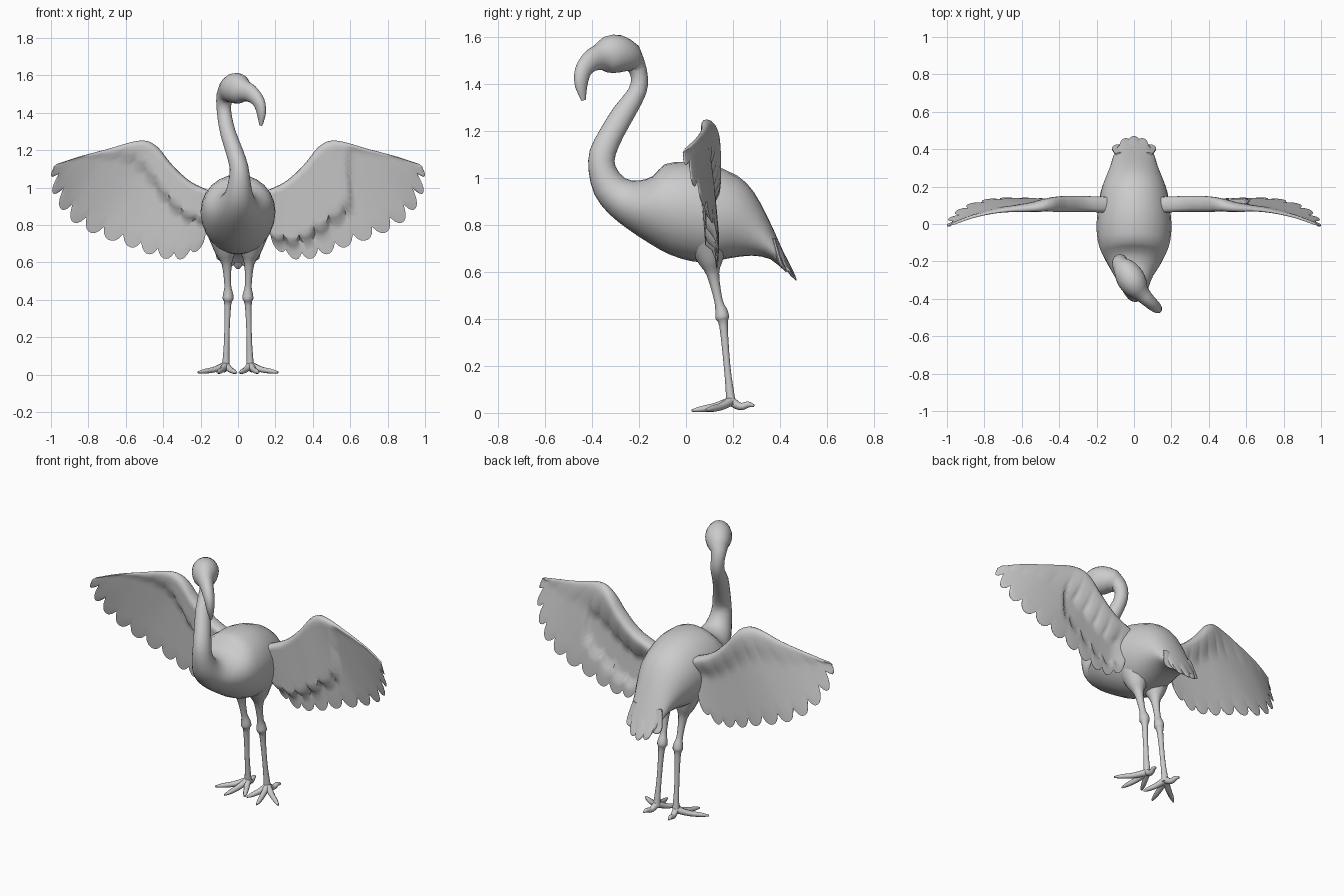
import bpy, bmesh, math
from mathutils import Vector

if "Cube" in bpy.data.objects:
    bpy.data.objects.remove(bpy.data.objects["Cube"], do_unlink=True)

grey = bpy.data.materials.new("plain_grey")
grey.use_nodes = True
grey.diffuse_color = (0.6, 0.6, 0.6, 1)
grey.node_tree.nodes["Principled BSDF"].inputs["Base Color"].default_value = grey.diffuse_color


def resample(rows, steps):
    """Smooth curve through rows of numbers, with steps samples per span."""
    out = []
    last = len(rows) - 1
    for i in range(last):
        p0, p1, p2, p3 = (rows[min(max(i + k, 0), last)] for k in (-1, 0, 1, 2))
        for s in range(steps):
            t = s / steps
            out.append([0.5 * (2 * b + (c - a) * t + (2 * a - 5 * b + 4 * c - d) * t ** 2
                               + (3 * b - a - 3 * c + d) * t ** 3)
                        for a, b, c, d in zip(p0, p1, p2, p3)])
    out.append(list(rows[-1]))
    return out


def finish(name, bm, angle=60):
    bmesh.ops.remove_doubles(bm, verts=bm.verts, dist=0.0001)
    bmesh.ops.recalc_face_normals(bm, faces=bm.faces)
    mesh = bpy.data.meshes.new(name)
    bm.to_mesh(mesh)
    bm.free()
    mesh.materials.append(grey)
    obj = bpy.data.objects.new(name, mesh)
    bpy.context.collection.objects.link(obj)
    bpy.ops.object.select_all(action='DESELECT')
    obj.select_set(True)
    bpy.context.view_layer.objects.active = obj
    bpy.ops.object.shade_smooth_by_angle(angle=math.radians(angle))
    return obj


def loft(name, rings, sides):
    """Skin of elliptical rings, each given as (centre, half height vector, half width)."""
    bm = bmesh.new()
    loops = []
    for i, (centre, up, width) in enumerate(rings):
        along = rings[min(i + 1, len(rings) - 1)][0] - rings[max(i - 1, 0)][0]
        side = up.cross(along).normalized() * width
        loops.append([bm.verts.new(centre + up * math.cos(a) + side * math.sin(a))
                      for a in (math.tau * k / sides for k in range(sides))])
    for low, high in zip(loops, loops[1:]):
        for k in range(sides):
            n = (k + 1) % sides
            bm.faces.new((low[k], low[n], high[n], high[k]))
    bm.faces.new(loops[0])
    bm.faces.new(loops[-1])
    return finish(name, bm)


def limb(name, path, sides=10, flat=1.0, steps=3):
    """Round tapering limb through (x, y, z, radius) points."""
    pts = resample(path, steps)
    rings = []
    for i, p in enumerate(pts):
        along = Vector(pts[min(i + 1, len(pts) - 1)][:3]) - Vector(pts[max(i - 1, 0)][:3])
        up = along.cross(Vector((1, 0, 0))).normalized() * p[3] * flat
        rings.append((Vector(p[:3]), up, p[3]))
    return loft(name, rings, sides)


# Body, neck and head: x, upper edge y z, lower edge y z, half width
torso = [
    (0, .45, .61, .425, .60, .07), (0, .40, .72, .36, .655, .105),
    (0, .35, .83, .28, .67, .125), (0, .29, .94, .19, .66, .155),
    (0, .22, 1.01, .11, .645, .18), (0, .10, 1.06, .03, .645, .195),
    (0, 0, 1.07, -.07, .675, .2), (0, -.09, 1.06, -.16, .725, .185),
    (0, -.14, 1.01, -.25, .785, .15), (0, -.20, .99, -.33, .85, .105),
    (.005, -.26, 1.0, -.39, .93, .075), (.008, -.30, 1.05, -.415, 1.03, .058)]
neck = [
    (.005, -.30, 1.10, -.41, 1.12, .05), (-.02, -.265, 1.18, -.365, 1.21, .046),
    (-.052, -.215, 1.27, -.305, 1.305, .042), (-.07, -.17, 1.36, -.245, 1.38, .039),
    (-.076, -.162, 1.43, -.235, 1.43, .039), (-.072, -.18, 1.51, -.25, 1.46, .045)]
head = [
    (-.05, -.215, 1.57, -.265, 1.455, .062), (-.022, -.28, 1.61, -.29, 1.45, .075),
    (.01, -.34, 1.605, -.33, 1.45, .068), (.035, -.38, 1.57, -.35, 1.46, .048),
    (.068, -.42, 1.545, -.38, 1.46, .038), (.098, -.455, 1.50, -.40, 1.45, .033),
    (.118, -.472, 1.45, -.415, 1.43, .028), (.126, -.47, 1.39, -.425, 1.38, .02),
    (.122, -.445, 1.33, -.428, 1.335, .008)]


def body_ring(row, turn):
    x, y1, z1, y2, z2, width = row
    centre = Vector((x, (y1 + y2) / 2, (z1 + z2) / 2))
    up = Vector((-turn * (y1 - y2) / 2, (y1 - y2) / 2, (z1 - z2) / 2))
    return centre, up, width


split = 2 * (len(torso) + len(neck))
rows = resample(torso + neck + head, 2)
loft("body_neck_and_head",
     [body_ring(r, 0.65 if i >= split else 0) for i, r in enumerate(rows)], 24)

# Tail feathers in a fan
for i in range(-2, 3):
    limb(f"tail_feather_{i + 3}",
         [(i * .035, .375, .74, .03), (i * .042, .425 - .006 * i * i, .645, .036),
          (i * .043, .458 - .01 * i * i, .585 + .008 * i * i, .024),
          (i * .043, .47 - .012 * i * i, .565 + .011 * i * i, .006)], flat=0.3)

# Wings: leading edge and feather tips from shoulder to wing tip
lead = [(.12, .10, .97), (.25, .105, 1.03), (.35, .105, 1.12), (.44, .10, 1.225),
        (.53, .085, 1.25), (.70, .07, 1.205), (.85, .04, 1.165), (.97, 0, 1.125)]
trail = [(.19, .13, .68), (.31, .13, .615), (.45, .135, .635), (.60, .14, .69),
         (.77, .135, .75), (.91, .095, .84), (.99, .03, .97), (1.0, -.02, 1.1)]
FEATHERS = 11
STATIONS = [0, .008, .025, .06, .1, .16, .22, .28, .34, .4, .46, .52, .58, .64, .7, .76, .82, .9, 1]


def step(t):
    t = min(max(t, 0), 1)
    return t * t * (3 - 2 * t)


def wing(name, sign):
    bm = bmesh.new()
    front, back = [], []
    edge1, edge2 = resample(lead, 11), resample(trail, 11)
    for i, (p, q) in enumerate(zip(edge1, edge2)):
        u = i / (len(edge1) - 1)
        p, q = Vector(p), Vector(q)
        # scalloped feather tips
        s = 2 * ((u * FEATHERS) % 1) - 1
        length = (q - p).length
        cut = min((.03 + .05 * u) * abs(s) ** 2.5, length * .4)
        q = q + (p - q).normalized() * cut
        # lower rim of the thick coverts on the front
        if sign > 0:
            rim = (.8 - .3 * u) * (1 - step((u - .45) / .2))
        else:
            rim = max(.5 - .62 * u, 0)
        thick = .033 * (1 - step((u - .3) / .5)) + .005
        f_row, b_row = [], []
        for v in STATIONS:
            c = p.lerp(q, v)
            nose = min(1, v / .06)
            nose = math.sqrt(1 - (1 - nose) ** 2)
            f = nose * (.004 + thick * (1 - step((v - rim) / .09)))
            b = nose * (.004 + thick * (1 - step((v - .08) / .3)))
            if sign > 0:  # hollow behind the coverts
                b -= .024 * step((v - .3) / .12) * (1 - step((v - rim) / .09)) * step(u / .12)
            if v == 1:
                f = b = .001
            f_row.append(bm.verts.new((sign * c.x, c.y - f, c.z)))
            b_row.append(bm.verts.new((sign * c.x, c.y + b, c.z)))
        front.append(f_row)
        back.append(b_row)
    n = len(STATIONS)
    for i in range(len(front) - 1):
        for grid in (front, back):
            for j in range(n - 1):
                bm.faces.new((grid[i][j], grid[i][j + 1], grid[i + 1][j + 1], grid[i + 1][j]))
        bm.faces.new((front[i][-1], back[i][-1], back[i + 1][-1], front[i + 1][-1]))
    for i in (0, -1):
        for j in range(n - 1):
            bm.faces.new((front[i][j], back[i][j], back[i][j + 1], front[i][j + 1]))
    finish(name, bm, 50)


# Legs and feet, mirrored
toes = {"inner": (.008, .075, .01), "middle": (.11, .025, .01),
        "outer": (.215, .085, .012), "back": (.085, .29, .03)}
for label, sign in (("left", 1), ("right", -1)):
    wing(f"{label}_wing", sign)
    limb(f"{label}_leg",
         [(sign * x, y, z, r) for x, y, z, r in (
             (.07, .09, .74, .09), (.066, .105, .65, .055), (.06, .115, .59, .027),
             (.055, .138, .48, .018), (.053, .15, .435, .026), (.053, .155, .405, .029),
             (.055, .16, .37, .018), (.06, .175, .2, .014), (.064, .188, .08, .018),
             (.066, .192, .035, .022))], 12)
    for kind, (x, y, z) in toes.items():
        limb(f"{label}_{kind}_toe",
             [(sign * .066, .192, .05, .02),
              (sign * (.066 + (x - .066) * .4), .192 + (y - .192) * .4, .027, .016),
              (sign * (.066 + (x - .066) * .75), .192 + (y - .192) * .75, z + .006, .013),
              (sign * x, y, z, .005)], 8)
